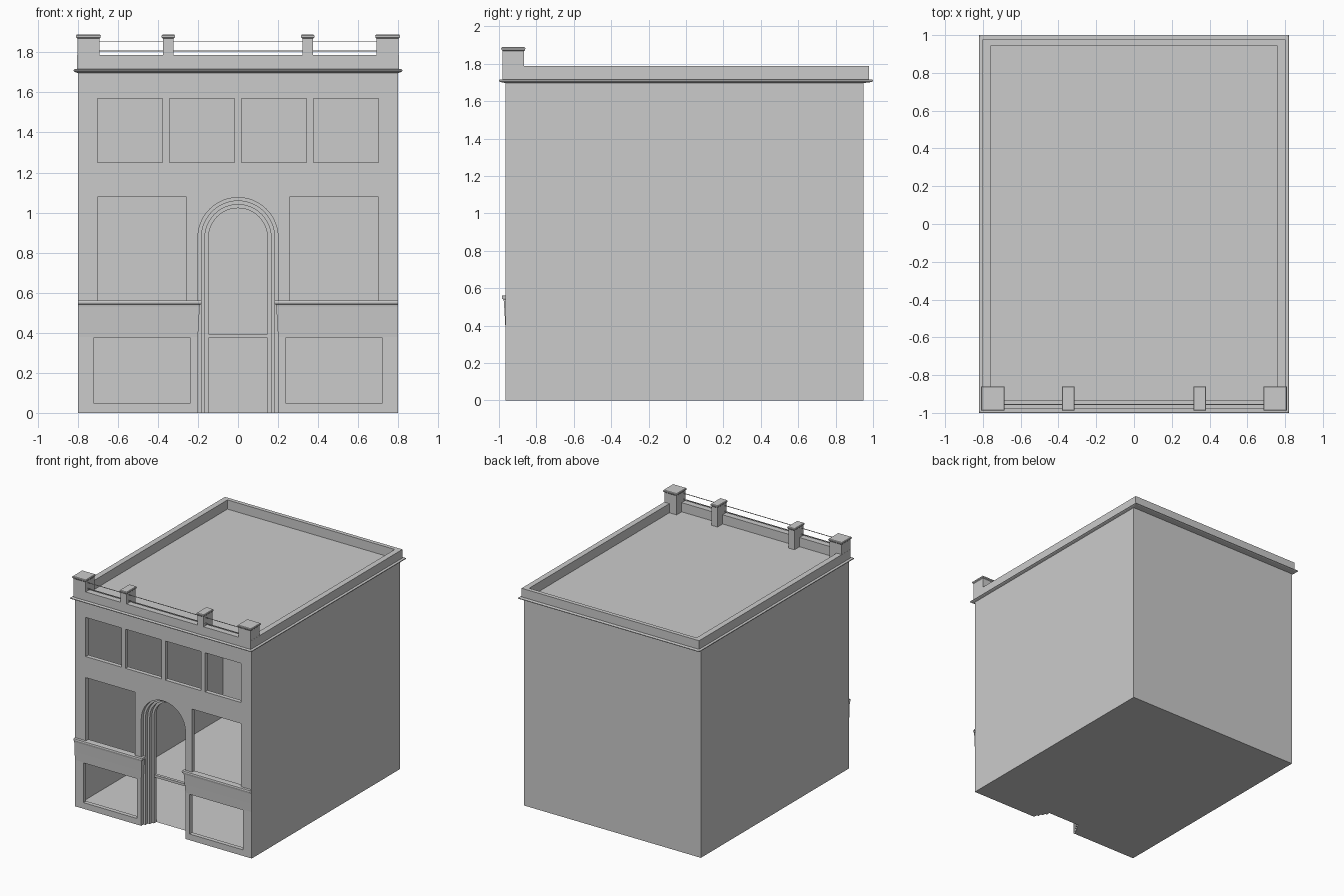
import bpy, bmesh
from math import pi, cos, sin

if "Cube" in bpy.data.objects:
    bpy.data.objects.remove(bpy.data.objects["Cube"])

FRONT, BACK, HALF = -0.965, 0.95, 0.80
SPRING = 0.875                                   # height where the arch starts
STEPS = [0.20, 0.183, 0.165, 0.147]              # arch radii, outside to inside
DEPTH = 0.03


def finish(name, bm, smooth=False):
    me = bpy.data.meshes.new(name)
    bmesh.ops.recalc_face_normals(bm, faces=bm.faces)
    bm.to_mesh(me)
    bm.free()
    ob = bpy.data.objects.new(name, me)
    bpy.context.collection.objects.link(ob)
    if smooth:
        bpy.ops.object.select_all(action='DESELECT')
        ob.select_set(True)
        bpy.context.view_layer.objects.active = ob
        bpy.ops.object.shade_smooth_by_angle(angle=0.5)
    return ob


def loft(name, rows, closed=False, cap_start=False, cap_end=False, smooth=False):
    bm = bmesh.new()
    vs = [[bm.verts.new(p) for p in row] for row in rows]
    n = len(rows[0])
    for a, b in zip(vs, vs[1:]):
        for i in range(n if closed else n - 1):
            j = (i + 1) % n
            bm.faces.new((a[i], a[j], b[j], b[i]))
    if cap_start:
        bm.faces.new(vs[0])
    if cap_end:
        bm.faces.new(vs[-1])
    return finish(name, bm, smooth)


def rect(x0, x1, y0, y1, z):
    return [(x0, y0, z), (x1, y0, z), (x1, y1, z), (x0, y1, z)]


def box(name, x0, x1, y0, y1, z0, z1):
    return loft(name, [rect(x0, x1, y0, y1, z0), rect(x0, x1, y0, y1, z1)], True, True, True)


def arch(r, y, n=24):
    arc = [(-r * cos(pi * i / n), y, SPRING + r * sin(pi * i / n)) for i in range(n + 1)]
    return [(-r, y, 0)] + arc + [(r, y, 0)]


# Front wall with window openings and their reveals
windows = []
for s in (-1, 1):
    for a, b, z0, z1 in ((0.2375, 0.7225, 0.05, 0.375), (0.2575, 0.7025, 0.56, 1.078),
                         (0.0175, 0.3425, 1.25, 1.57), (0.3775, 0.7025, 1.25, 1.57)):
        windows.append((min(s * a, s * b), max(s * a, s * b), z0, z1))
bm = bmesh.new()


def ring(points):
    vs = [bm.verts.new(p) for p in points]
    return [bm.edges.new((vs[i], vs[(i + 1) % len(vs)])) for i in range(len(vs))]


y = FRONT
outline = ring([(-HALF, y, 0)] + arch(STEPS[0], y) + [(HALF, y, 0), (HALF, y, 1.70), (-HALF, y, 1.70)])
holes = []
for x0, x1, z0, z1 in windows:
    holes += ring([(x0, y, z0), (x1, y, z0), (x1, y, z1), (x0, y, z1)])
bmesh.ops.triangle_fill(bm, edges=outline + holes, use_beauty=True, normal=(0, -1, 0))
ext = bmesh.ops.extrude_edge_only(bm, edges=holes)
bmesh.ops.translate(bm, vec=(0, 0.035, 0),
                    verts=[g for g in ext['geom'] if isinstance(g, bmesh.types.BMVert)])
finish("front_wall", bm)

# Stepped arch doorway and the transom bar
rows = []
for i, r in enumerate(STEPS):
    rows += [arch(r, FRONT + DEPTH * i), arch(r, FRONT + DEPTH * (i + 1))]
loft("door_arch", rows, smooth=True)
r, door_y = STEPS[-1], FRONT + DEPTH * 4
box("door_transom", -r, r, door_y - 0.025, door_y, 0.375, 0.395)

# Side and back walls
path = [(-HALF, FRONT), (-HALF, BACK), (HALF, BACK), (HALF, FRONT)]
loft("side_and_back_walls", [[(px, py, z) for px, py in path] for z in (0, 1.70)])

# Floor, notched around the doorway
notch = [(-row[0][0], row[0][1]) for row in rows]
plan = path + notch + [(-px, py) for px, py in reversed(notch)]
bm = bmesh.new()
bm.faces.new([bm.verts.new((px, py, 0)) for px, py in plan])
finish("floor", bm)

# Flared ledges above the shopfront, one each side of the door
for s, side in ((-1, "left"), (1, "right")):
    profile = [(0, 0.38), (0.004, 0.45), (0.009, 0.53), (0.011, 0.54), (0.018, 0.543),
               (0.02, 0.55), (0.018, 0.56), (0, 0.562)]
    loft(side + "_ledge", [[(s * HALF, FRONT - o, z), (s * (0.2 - o), FRONT - o, z),
                            (s * (0.2 - o), FRONT + DEPTH, z)] for o, z in profile])

# Cornice around the top
prof = [(0.80, FRONT, BACK, 1.697), (0.808, -0.982, 0.978, 1.70), (0.815, -0.993, 0.993, 1.702),
        (0.82, -1.0, 1.0, 1.706), (0.82, -1.0, 1.0, 1.712), (0.815, -0.994, 0.994, 1.716),
        (0.80, -0.975, 0.97, 1.717)]
loft("cornice", [rect(-x, x, a, b, z) for x, a, b, z in prof], True)

# Parapet and roof deck
prof = [(0.803, -0.98, 0.978, 1.712), (0.803, -0.98, 0.978, 1.787),
        (0.757, -0.932, 0.945, 1.787), (0.757, -0.932, 0.945, 1.712)]
loft("parapet_and_roof", [rect(-x, x, a, b, z) for x, a, b, z in prof], True, cap_end=True)

# Piers with caps along the front parapet
for cx, w, name in ((-0.747, 0.055, "left_corner_pier"), (-0.348, 0.027, "left_inner_pier"),
                    (0.348, 0.027, "right_inner_pier"), (0.747, 0.055, "right_corner_pier")):
    prof = [(0, 1.71), (0, 1.868), (0.006, 1.874), (0.007, 1.883), (0.003, 1.888)]
    loft(name, [rect(cx - w - o, cx + w + o, -0.981 - o, -0.866 + o, z) for o, z in prof],
         True, True, True)

# Thin rails between the piers
for z, t, name in ((1.806, 0.003, "lower_rail"), (1.855, 0.002, "upper_rail")):
    box(name, -0.70, 0.70, -0.956 - t, -0.956 + t, z - t, z + t)
